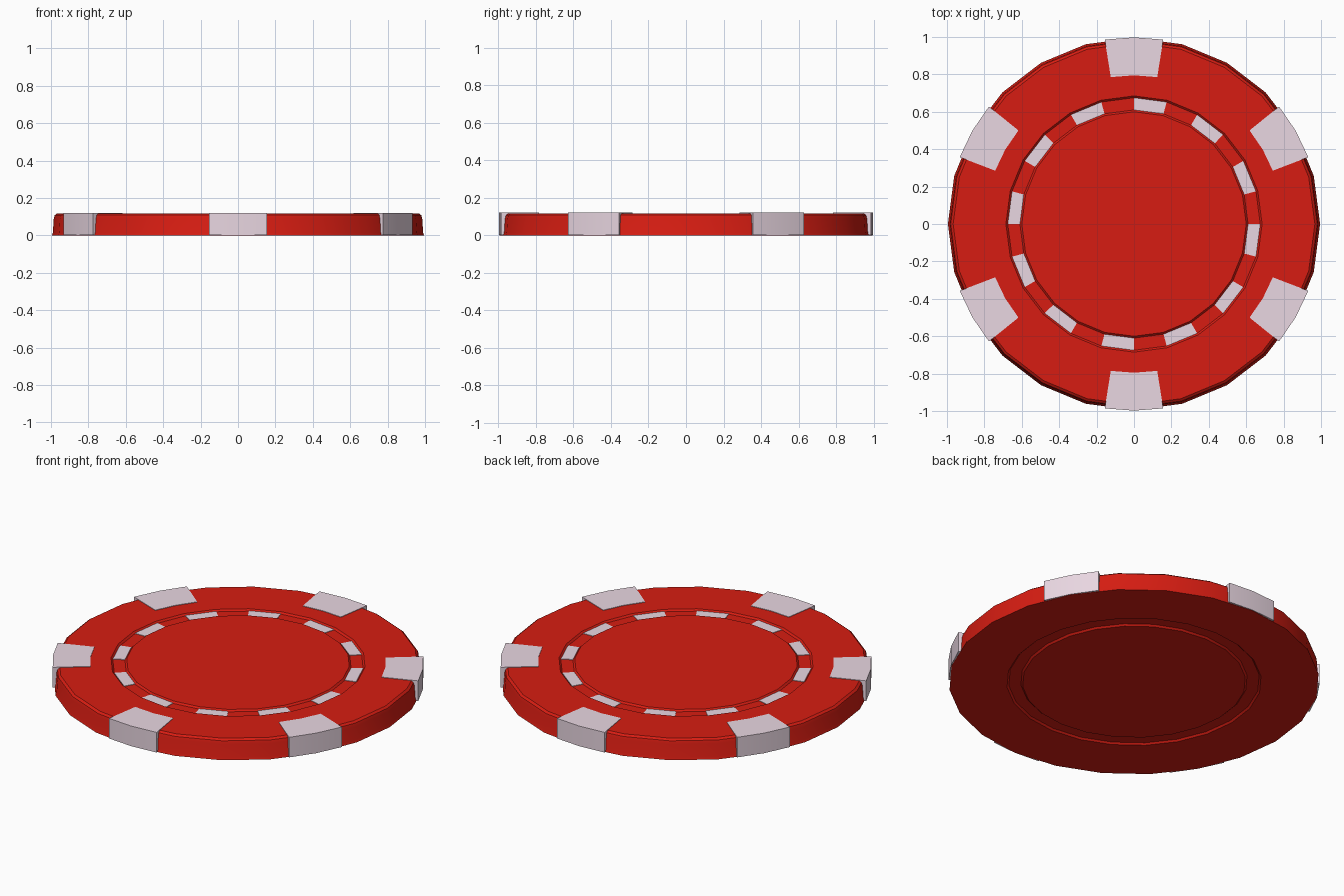
import bpy, bmesh
from math import radians, sin, cos

if "Cube" in bpy.data.objects:
    bpy.data.objects.remove(bpy.data.objects["Cube"])

SIDES = 24
STEP = 360 / SIDES


def material(name, rgb):
    m = bpy.data.materials.new(name)
    m.diffuse_color = (*rgb, 1)
    m.use_nodes = True
    m.node_tree.nodes["Principled BSDF"].inputs["Base Color"].default_value = m.diffuse_color
    return m


RED = material("red", (0.68, 0.012, 0.006))
WHITE = material("white", (0.82, 0.68, 0.76))


def polar(r, deg, z):
    return (r * cos(radians(deg)), r * sin(radians(deg)), z)


def finish(bm, name, mat):
    bmesh.ops.recalc_face_normals(bm, faces=bm.faces)
    mesh = bpy.data.meshes.new(name)
    bm.to_mesh(mesh)
    bm.free()
    ob = bpy.data.objects.new(name, mesh)
    bpy.context.collection.objects.link(ob)
    mesh.materials.append(mat)
    bpy.ops.object.select_all(action='DESELECT')
    ob.select_set(True)
    bpy.context.view_layer.objects.active = ob
    bpy.ops.object.shade_smooth_by_angle(angle=radians(25))


def lathe(name, profile, mat):
    """Spin an open (radius, z) profile and cap both ends."""
    bm = bmesh.new()
    rings = [[bm.verts.new(polar(r, i * STEP, z)) for i in range(SIDES)]
             for r, z in profile]
    for a, b in zip(rings, rings[1:]):
        for i in range(SIDES):
            j = (i + 1) % SIDES
            bm.faces.new((a[i], a[j], b[j], b[i]))
    bm.faces.new(rings[0])
    bm.faces.new(rings[-1])
    finish(bm, name, mat)


def arc_blocks(name, spans, section, mat):
    """Sweep a closed (radius, z) section along each list of angles."""
    bm = bmesh.new()
    n = len(section)
    for angles in spans:
        loops = [[bm.verts.new(polar(r, a, z)) for r, z in section]
                 for a in angles]
        for a, b in zip(loops, loops[1:]):
            for i in range(n):
                j = (i + 1) % n
                bm.faces.new((a[i], a[j], b[j], b[i]))
        bm.faces.new(loops[0])
        bm.faces.new(loops[-1])
    finish(bm, name, mat)


# Chip body, with a shallow ring channel on both faces
lathe("chip_body", [
    (0.60, 0.0), (0.61, 0.01), (0.675, 0.01), (0.685, 0.0),
    (0.995, 0.0), (0.99, 0.015), (0.985, 0.09), (0.98, 0.108), (0.967, 0.118),
    (0.685, 0.118), (0.675, 0.108), (0.61, 0.108), (0.60, 0.118)], RED)

# Six large edge spots wrapping over the rim
arc_blocks("edge_spots",
           [(c - 9, c, c + 9) for c in range(30, 390, 60)],
           [(0.795, 0.002), (0.998, 0.002), (0.998, 0.121), (0.795, 0.121)],
           WHITE)

# Twelve small inlays on alternate segments of the channel
arc_blocks("ring_inlays",
           [(k * STEP, (k + 1) * STEP) for k in range(1, SIDES, 2)],
           [(0.61, 0.10), (0.675, 0.10), (0.675, 0.111), (0.61, 0.111)],
           WHITE)
